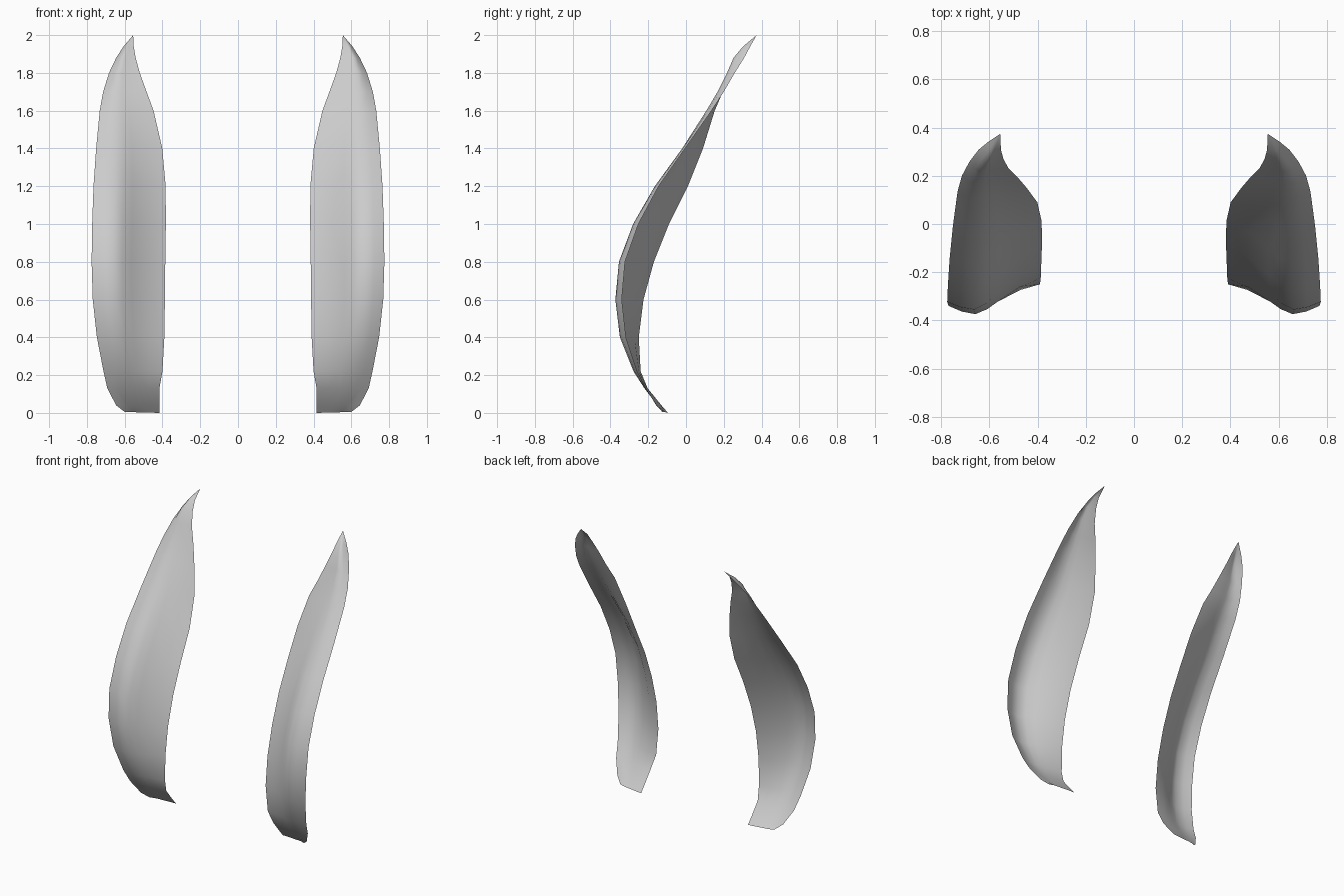
import bpy, bmesh

# Level rows of one blade: z, inner edge (x, y), ridge y, outer edge (x, y)
ROWS = [
    (0.005, .416, -.095, -.108, .600, -.125),
    (0.04, .416, -.130, -.152, .645, -.158),
    (0.13, .416, -.203, -.220, .692, -.212),
    (0.22, .400, -.240, -.278, .712, -.258),
    (0.40, .390, -.250, -.350, .747, -.318),
    (0.60, .387, -.225, -.374, .769, -.340),
    (0.80, .385, -.170, -.355, .775, -.323),
    (1.00, .382, -.090, -.280, .772, -.252),
    (1.20, .383, .010, -.165, .765, -.145),
    (1.40, .401, .090, -.020, .751, -.005),
    (1.60, .447, .152, .108, .732, .135),
    (1.70, .484, .195, .167, .714, .200),
    (1.80, .520, .230, .217, .683, .258),
    (1.88, .542, .270, .252, .645, .308),
    (1.94, .552, .308, .302, .606, .340),
]
TIP = (.555, .374, 2.0)


def row_points(z, xi, yi, yr, xo, yo):
    # Cross-section: inner edge sweeps forward to the ridge, then back to the outer edge
    shape = [(0, yi), (.22, yi + .23 * (yr - yi)), (.46, yi + .64 * (yr - yi)),
             (.58, yi + .86 * (yr - yi)), (.71, yr),
             (.86, yr + .32 * (yo - yr)), (1, yo)]
    return [(xi + t * (xo - xi), y, z - .005 * (1 - t) * (z < .01))
            for t, y in shape]


# Right blade: loft the rows into a thin curved sheet, closed to a point at the tip
bm = bmesh.new()
grid = [[bm.verts.new(p) for p in row_points(*r)] for r in ROWS]
for low, high in zip(grid, grid[1:]):
    for i in range(len(low) - 1):
        bm.faces.new((low[i], low[i + 1], high[i + 1], high[i]))
tip = bm.verts.new(TIP)
for a, b in zip(grid[-1], grid[-1][1:]):
    bm.faces.new((a, b, tip))
for f in bm.faces:
    f.smooth = True
mesh = bpy.data.meshes.new("curved_blades")
bm.to_mesh(mesh)
bm.free()
blades = bpy.data.objects.new("curved_blades", mesh)
bpy.context.collection.objects.link(blades)

# Left blade mirrored across x
mirror = blades.modifiers.new("mirror", 'MIRROR')
mirror.use_axis = (True, False, False)
mirror.use_mirror_merge = False
